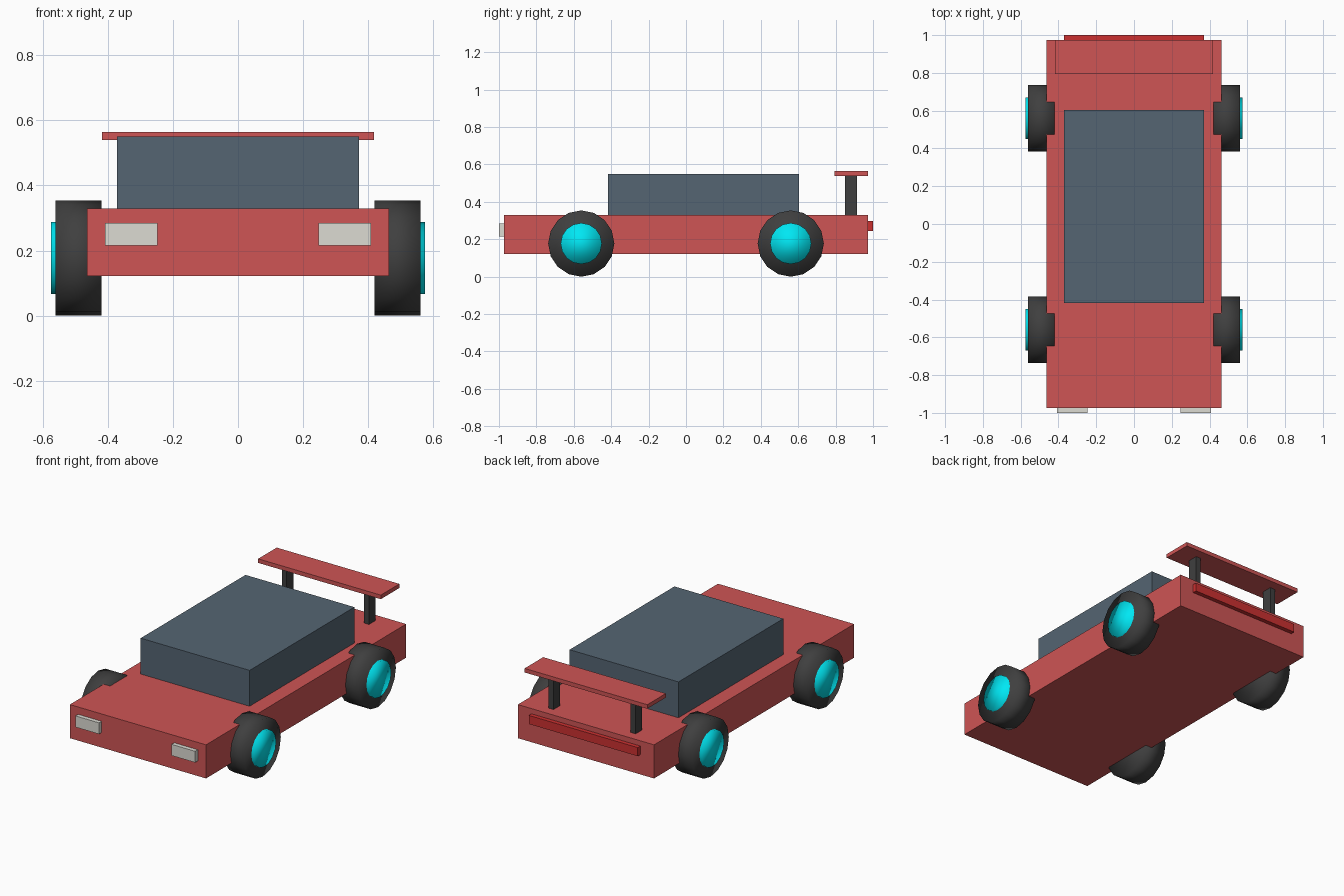
import bpy
import math

if "Cube" in bpy.data.objects:
    bpy.data.objects.remove(bpy.data.objects["Cube"])


def material(name, rgb):
    m = bpy.data.materials.new(name)
    m.diffuse_color = (*rgb, 1)
    m.use_nodes = True
    m.node_tree.nodes["Principled BSDF"].inputs["Base Color"].default_value = m.diffuse_color
    return m


RED = material("red_paint", (0.62, 0.09, 0.09))
GLASS = material("dark_glass", (0.09, 0.13, 0.17))
RUBBER = material("rubber", (0.05, 0.05, 0.05))
CYAN = material("cyan_rim", (0.0, 0.8, 0.9))
LAMP = material("lamp_white", (0.72, 0.71, 0.65))
TAIL = material("tail_red", (0.6, 0.03, 0.03))


def box(name, x, y, z, mat):
    """Box from (min, max) ranges on each axis."""
    spans = (x, y, z)
    bpy.ops.mesh.primitive_cube_add(size=1, location=[(a + b) / 2 for a, b in spans])
    ob = bpy.context.object
    ob.name = name
    ob.scale = [b - a for a, b in spans]
    bpy.ops.object.transform_apply(location=False, rotation=False, scale=True)
    ob.data.materials.append(mat)


def disc(name, side, x0, x1, y, z, radius, mat):
    """Smooth 16-sided cylinder along x, with a corner at the bottom."""
    bpy.ops.mesh.primitive_cylinder_add(
        vertices=16, radius=radius, depth=x1 - x0,
        location=(side * (x0 + x1) / 2, y, z), rotation=(0, math.pi / 2, 0))
    ob = bpy.context.object
    ob.name = name
    ob.data.materials.append(mat)
    bpy.ops.object.shade_smooth()


# Body and cabin
box("body", (-0.464, 0.464), (-0.974, 0.974), (0.122, 0.329), RED)
box("cabin", (-0.371, 0.371), (-0.417, 0.603), (0.329, 0.55), GLASS)

# Rear wing and tail light
box("rear_wing", (-0.418, 0.418), (0.793, 0.974), (0.539, 0.564), RED)
box("tail_light", (-0.371, 0.371), (0.96, 1.0), (0.244, 0.297), TAIL)

for side, label in ((-1, "left"), (1, "right")):
    # Headlight and wing post
    box(f"headlight_{label}", sorted((side * 0.247, side * 0.408)),
        (-1.0, -0.96), (0.215, 0.284), LAMP)
    box(f"wing_post_{label}", sorted((side * 0.263, side * 0.297)),
        (0.85, 0.914), (0.329, 0.539), RUBBER)
    # Wheels
    for y, end in ((-0.56, "front"), (0.56, "rear")):
        disc(f"tyre_{end}_{label}", side, 0.42, 0.56, y, 0.177, 0.177, RUBBER)
        disc(f"rim_{end}_{label}", side, 0.43, 0.575, y, 0.177, 0.11, CYAN)
